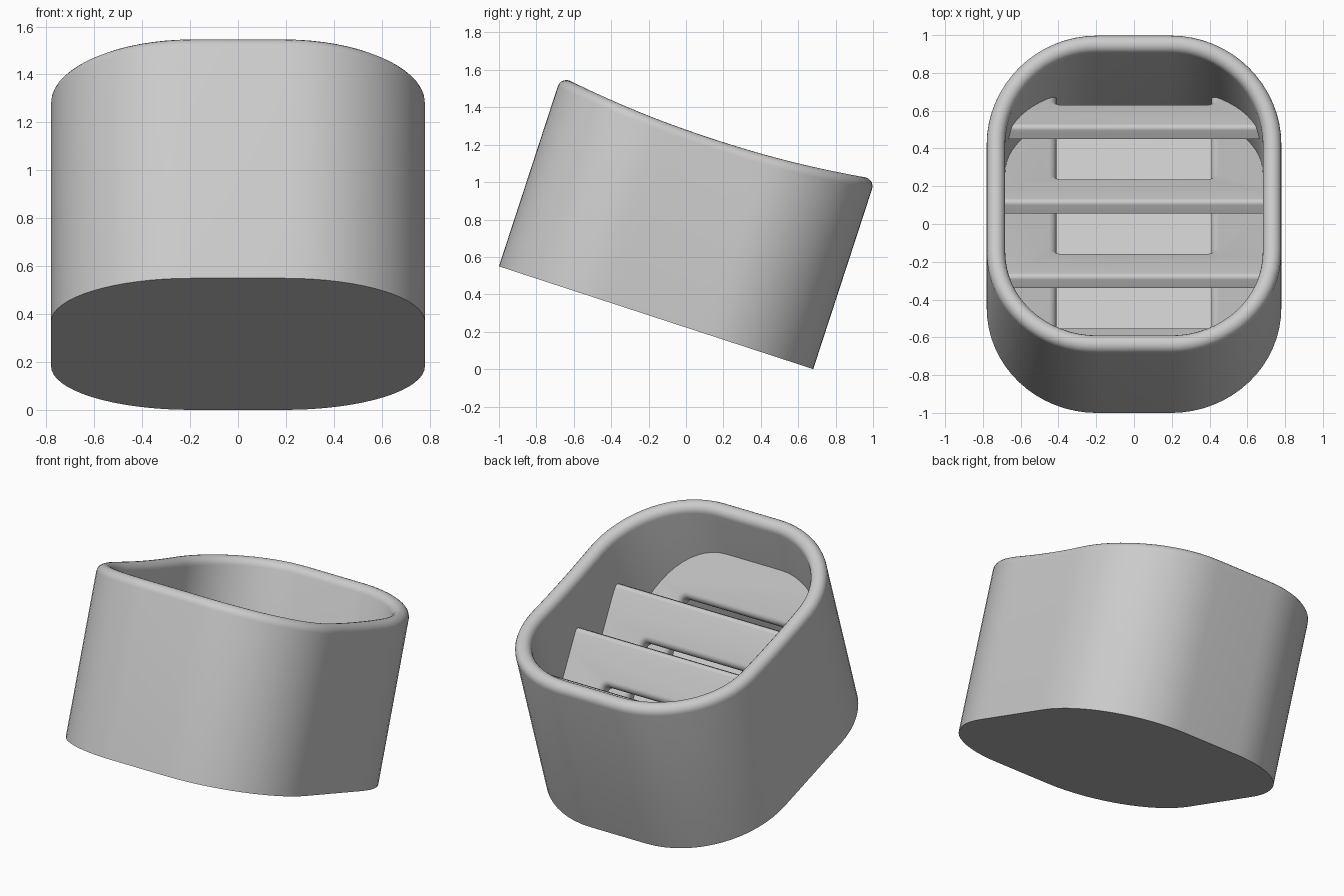
import bpy, bmesh, math
from mathutils import Matrix, Vector

if "Cube" in bpy.data.objects:
    bpy.data.objects.remove(bpy.data.objects["Cube"])

HALF_X, HALF_Y, CORNER = 0.78, 0.884, 0.585
WALL, FLOOR = 0.098, 0.1
TILT = Matrix.Translation((0, -0.16, 0.275)) @ Matrix.Rotation(math.radians(-18.1), 4, "X")

grey = bpy.data.materials.new("plain grey")
grey.use_nodes = True
grey.diffuse_color = (0.6, 0.6, 0.6, 1)
grey.node_tree.nodes["Principled BSDF"].inputs["Base Color"].default_value = (0.6, 0.6, 0.6, 1)


def outline(inset):
    """Rounded rectangle, with extra points along the long sides."""
    r = CORNER - inset
    cx, cy = HALF_X - CORNER, HALF_Y - CORNER
    pts = []
    for i, (sx, sy) in enumerate([(1, 1), (-1, 1), (-1, -1), (1, -1)]):
        for k in range(17):
            a = math.pi / 2 * (i + k / 16)
            pts.append(Vector((sx * cx + r * math.cos(a), sy * cy + r * math.sin(a))))
        if i in (0, 2):
            continue
        for k in range(1, 8):
            pts.append(Vector((pts[-1].x, sy * cy * (1 - k / 4))))
    return pts


def loft(rings):
    bm = bmesh.new()
    loops = [[bm.verts.new(p) for p in ring] for ring in rings]
    n = len(loops[0])
    for a, b in zip(loops, loops[1:]):
        for i in range(n):
            j = (i + 1) % n
            bm.faces.new((a[i], a[j], b[j], b[i]))
    bm.faces.new(loops[0][::-1])
    bm.faces.new(loops[-1])
    return bm


def make_object(name, bm):
    bmesh.ops.recalc_face_normals(bm, faces=bm.faces)
    mesh = bpy.data.meshes.new(name)
    bm.to_mesh(mesh)
    bm.free()
    mesh.materials.append(grey)
    obj = bpy.data.objects.new(name, mesh)
    bpy.context.collection.objects.link(obj)
    obj.matrix_world = TILT
    return obj


def activate(obj):
    bpy.ops.object.select_all(action="DESELECT")
    obj.select_set(True)
    bpy.context.view_layer.objects.active = obj


def flat_ring(inset, z):
    return [(p.x, p.y, z) for p in outline(inset)]


# Shell: outer wall, rounded sagging rim, inner wall and floor
rim_r = WALL / 2
outer = outline(0)
rings = [flat_ring(0, 0)]
for k in range(11):
    a = math.pi * k / 10
    inset = rim_r * (1 - math.cos(a))
    rings.append([(p.x, p.y, 1.003 + 0.075 * q.y ** 2 - rim_r * (1 - math.sin(a)))
                  for p, q in zip(outline(inset), outer)])
rings.append(flat_ring(WALL, FLOOR))
shell = make_object("container_shell", loft(rings))

# Helper prism that trims the dividers to the inside of the wall
trim = make_object("trim_helper", loft([flat_ring(WALL / 2, FLOOR / 2), flat_ring(WALL / 2, 0.9)]))
trim.hide_render = True


def divider(name, y0, z0, slot):
    """Leaning slab with a rounded slot open at its foot; (y0, z0) is its top edge."""
    thick, wide, length, half, r = 0.075, 0.9, 1.3, 0.41, 0.03
    arc = [(half - r + r * math.cos(a), slot + r - r * math.sin(a))
           for a in (math.pi / 2 * k / 5 for k in range(6))]
    shape = [(-wide, 0), (wide, 0), (wide, length), (half, length)] + arc
    shape += [(-x, s) for x, s in arc[::-1]] + [(-half, length), (-wide, length)]
    d = math.sqrt(0.5)
    bm = bmesh.new()
    front, back = [[bm.verts.new((x, y0 + d * (s - t), z0 - d * (s + t))) for x, s in shape]
                   for t in (0, thick)]
    bm.faces.new(front)
    bm.faces.new(back[::-1])
    for i in range(len(shape)):
        j = (i + 1) % len(shape)
        bm.faces.new((front[j], front[i], back[i], back[j]))
    bmesh.ops.recalc_face_normals(bm, faces=bm.faces)
    # Round the top edge, then the mouth of the slot
    top_edge = [bm.edges.get(front[:2])]
    mouth = [bm.edges.get((a, b)) for a, b in zip(front[3:-2], front[4:-1])]
    for edges, radius in ((mouth, 0.04), (top_edge, 0.025)):
        bmesh.ops.bevel(bm, geom=edges, offset=radius, segments=6,
                        profile=0.5, affect="EDGES")
    obj = make_object(name, bm)
    mod = obj.modifiers.new("trim", "BOOLEAN")
    mod.operation, mod.object, mod.solver = "INTERSECT", trim, "EXACT"
    activate(obj)
    bpy.ops.object.modifier_apply(modifier="trim")
    return obj


# Dividers at an even pitch; the front one runs up into the wall
parts = [shell]
for i, name in enumerate(["back", "middle", "forward", "front"]):
    grow = 0.1 if name == "front" else 0
    parts.append(divider(name + "_divider", 0.482 - 0.415 * i - grow, 0.705 + grow,
                         0.28 + grow * math.sqrt(2)))
bpy.data.objects.remove(trim)

for obj in parts:
    activate(obj)
    bpy.ops.object.shade_smooth_by_angle(angle=math.radians(35))
